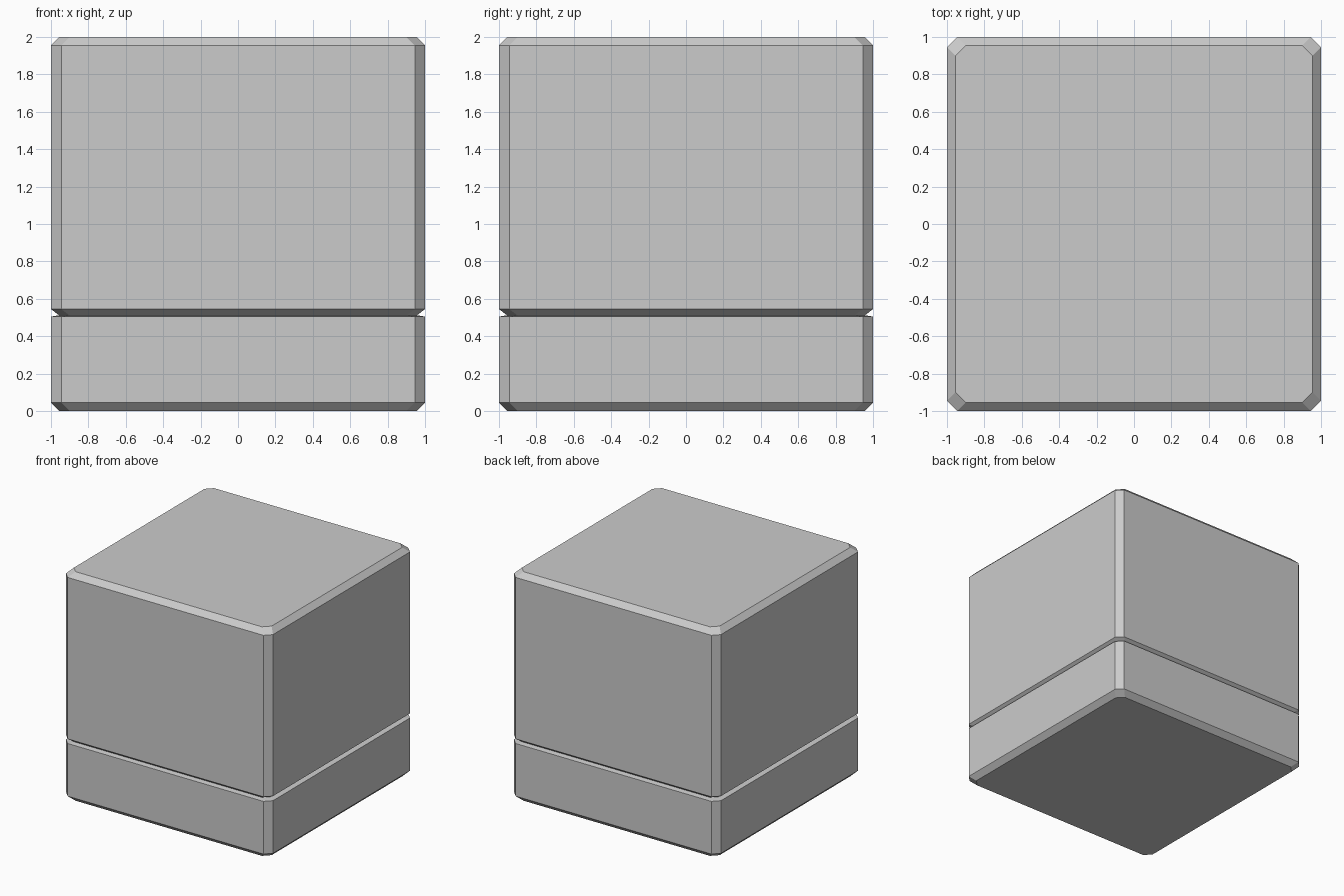
import bpy, bmesh

if "Cube" in bpy.data.objects:
    bpy.data.objects.remove(bpy.data.objects["Cube"])

CHAMFER = 0.055   # cut on the four vertical edges

# (height, half width) from the bottom up, including the groove
PROFILE = [(0.0, 0.955), (0.045, 1.0), (0.505, 1.0), (0.512, 0.957),
           (0.545, 1.0), (1.955, 1.0), (2.0, 0.955)]


def octagon(half, z):
    """Square outline with cut corners, counter-clockwise."""
    a, b = half, half - CHAMFER
    return [(a, -b, z), (a, b, z), (b, a, z), (-b, a, z),
            (-a, b, z), (-a, -b, z), (-b, -a, z), (b, -a, z)]


# Block body: stacked outlines joined by flat faces
bm = bmesh.new()
rings = [[bm.verts.new(p) for p in octagon(h, z)] for z, h in PROFILE]
for low, high in zip(rings, rings[1:]):
    for i in range(8):
        j = (i + 1) % 8
        bm.faces.new((low[i], low[j], high[j], high[i]))

# Bottom and top caps
bm.faces.new(rings[0][::-1])
bm.faces.new(rings[-1])
bmesh.ops.recalc_face_normals(bm, faces=bm.faces[:])

mesh = bpy.data.meshes.new("grooved_block")
bm.to_mesh(mesh)
bm.free()
block = bpy.data.objects.new("grooved_block", mesh)
bpy.context.collection.objects.link(block)
